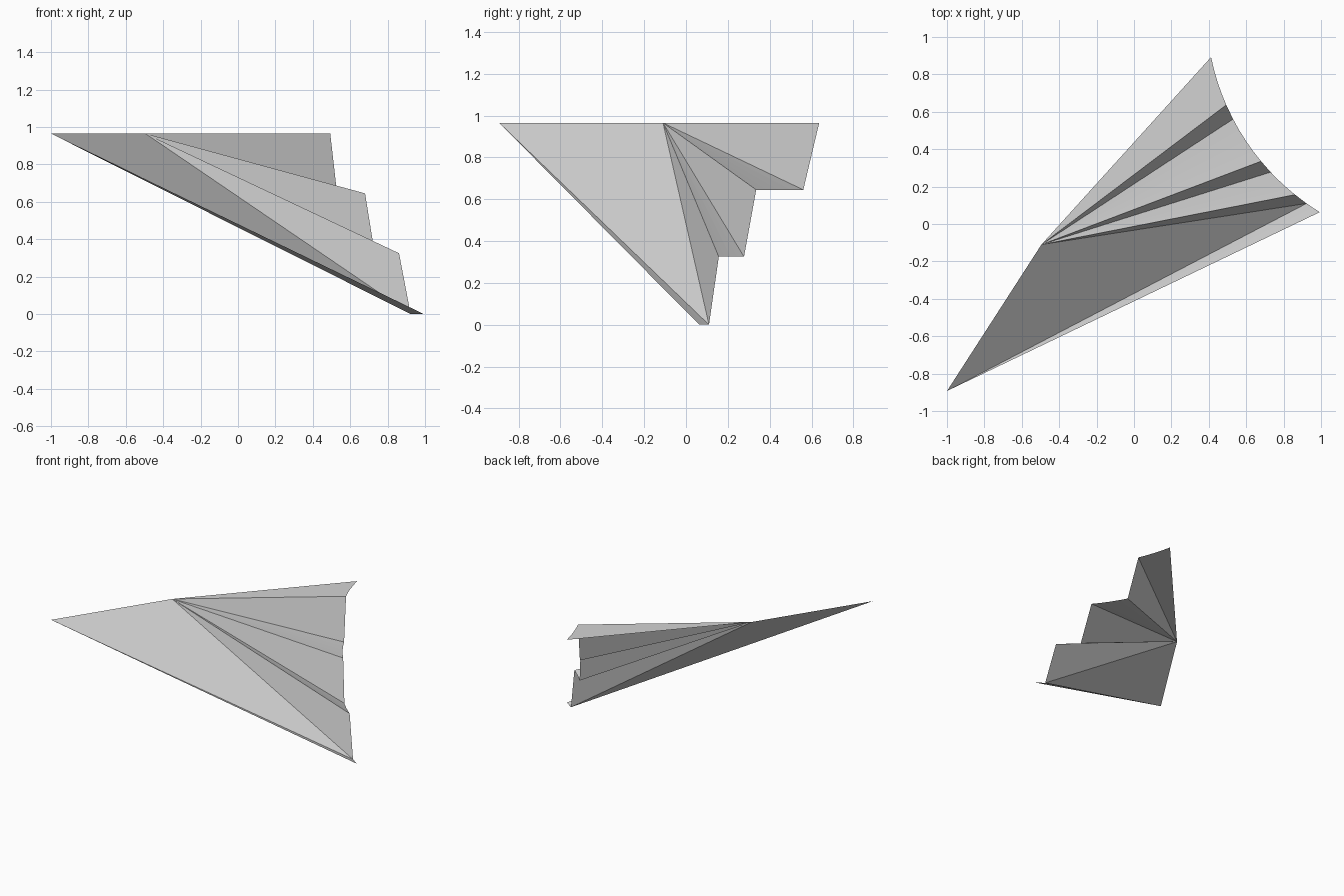
import bpy, bmesh
from math import radians, sin, cos
from mathutils import Vector

cube = bpy.data.objects.get("Cube")
if cube:
    bpy.data.objects.remove(cube, do_unlink=True)

# One plain grey for the whole sheet
grey = bpy.data.materials.new("light_grey")
grey.use_nodes = True
colour = (0.65, 0.65, 0.65, 1)
grey.diffuse_color = colour
grey.node_tree.nodes["Principled BSDF"].inputs["Base Color"].default_value = colour

TOP = 0.965
HUB = Vector((-0.495, -0.11, TOP))      # where the folds meet
TIP = Vector((-1.0, -0.893, TOP))       # far pointed corner
CENTRE, RADIUS = (1.658, 1.148), 1.272  # circle of the concave rim


def rim(angle, z):
    a = radians(angle)
    return Vector((CENTRE[0] + RADIUS * cos(a), CENTRE[1] + RADIUS * sin(a), z))


def arc(start, end, steps):
    """Rim points between two (angle, height) stations."""
    return [rim(start[0] + (end[0] - start[0]) * i / steps,
                start[1] + (end[1] - start[1]) * i / steps) for i in range(steps + 1)]


def fan(name, apex, edge):
    """Sheet of flat triangles from an apex to an edge."""
    bm = bmesh.new()
    a = bm.verts.new(apex)
    points = [bm.verts.new(p) for p in edge]
    for p, q in zip(points, points[1:]):
        bm.faces.new((a, q, p))
    mesh = bpy.data.meshes.new(name)
    bm.to_mesh(mesh)
    bm.free()
    mesh.materials.append(grey)
    bpy.context.collection.objects.link(bpy.data.objects.new(name, mesh))


# Rim stations: each tread runs level, each riser drops to the next level
stations = [(191.6, TOP), (203.7, TOP), (207.5, 0.645), (219.7, 0.645),
            (223.2, 0.325), (231.2, 0.325), (234.7, 0), (238.5, 0)]
names = ["top_tread", "top_riser", "upper_tread", "middle_riser",
         "lower_tread", "bottom_riser"]
for i, name in enumerate(names):
    fan(name, HUB, arc(stations[i], stations[i + 1], 4 if "tread" in name else 1))

# Long side sheet and narrow bottom tread reach out to the tip
fan("side_sheet", HUB, [rim(*stations[6]), TIP])
fan("bottom_tread", TIP, arc(stations[6], stations[7], 2))
